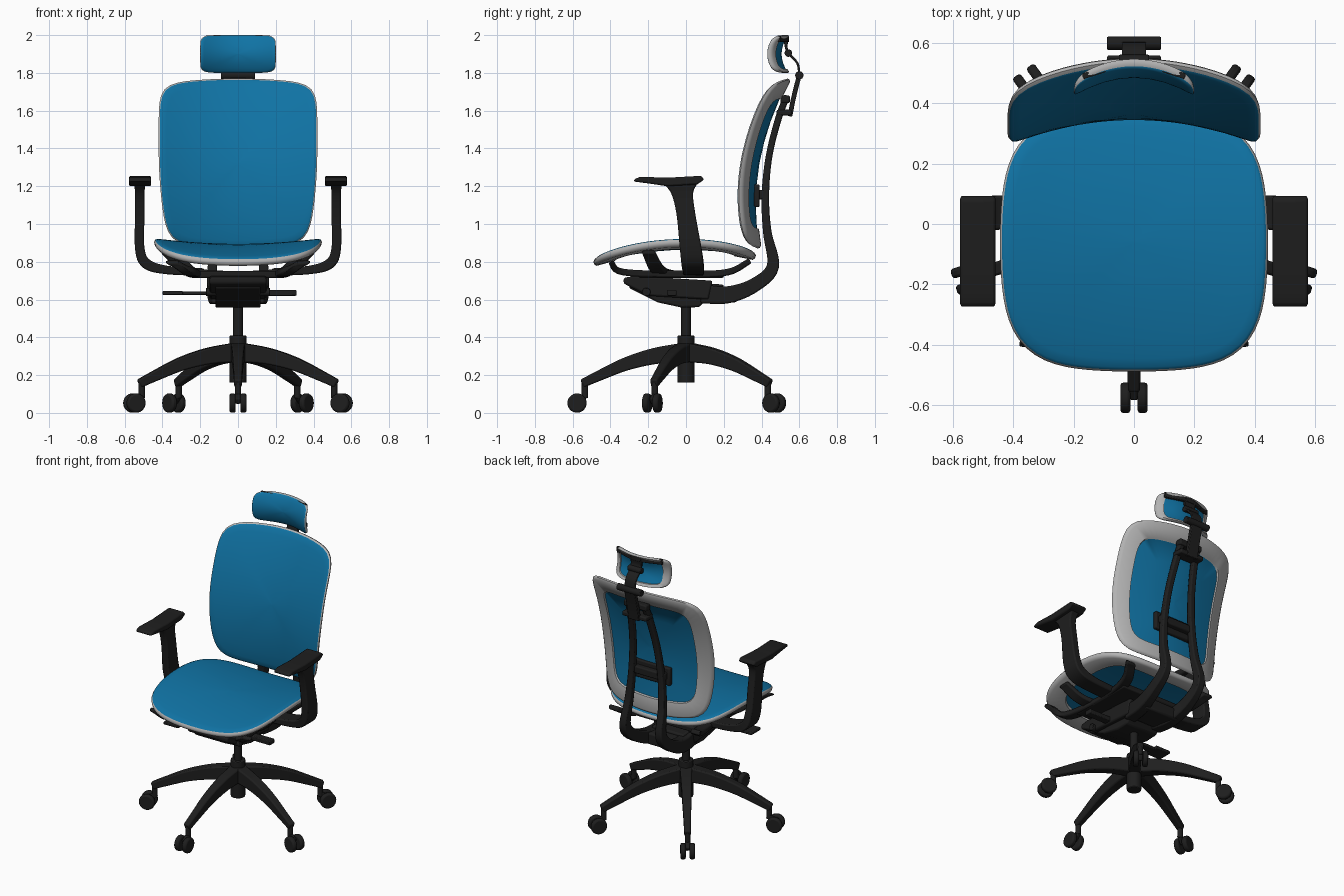
import bpy, bmesh, math
from mathutils import Vector

cube = bpy.data.objects.get("Cube")
if cube:
    bpy.data.objects.remove(cube)


def material(name, rgb):
    m = bpy.data.materials.new(name)
    m.use_nodes = True
    m.diffuse_color = (*rgb, 1)
    node = next(n for n in m.node_tree.nodes if n.type == 'BSDF_PRINCIPLED')
    node.inputs["Base Color"].default_value = (*rgb, 1)
    node.inputs["Roughness"].default_value = 0.6
    return m


BLACK = material("black plastic", (0.013, 0.013, 0.013))
BLUE = material("blue fabric", (0.005, 0.17, 0.37))
GREY = material("grey frame", (0.45, 0.45, 0.45))


def finish(name, bm, mats=(BLACK,), bevel=0, angle=35):
    bmesh.ops.recalc_face_normals(bm, faces=bm.faces)
    mesh = bpy.data.meshes.new(name)
    bm.to_mesh(mesh)
    bm.free()
    ob = bpy.data.objects.new(name, mesh)
    bpy.context.collection.objects.link(ob)
    for m in mats:
        mesh.materials.append(m)
    bpy.ops.object.select_all(action='DESELECT')
    ob.select_set(True)
    bpy.context.view_layer.objects.active = ob
    bpy.ops.object.shade_smooth_by_angle(angle=math.radians(angle))
    if bevel:
        mod = ob.modifiers.new("soft edges", 'BEVEL')
        mod.width, mod.segments, mod.limit_method = bevel, 2, 'ANGLE'
        mod.angle_limit = math.radians(40)
    return ob


def loft(bm, rings, caps=True):
    for a, b in zip(rings, rings[1:]):
        n = len(a)
        for i in range(n):
            bm.faces.new((a[i], a[(i + 1) % n], b[(i + 1) % n], b[i]))
    if caps:
        bm.faces.new(rings[0])
        bm.faces.new(rings[-1])


def ribbon(name, pts, axis, steps=6, bevel=0.008):
    """Flat bar along a smooth path; points are (x, y, z, width, thickness)."""
    pts = [Vector(p) for p in pts]
    ext = [2 * pts[0] - pts[1]] + pts + [2 * pts[-1] - pts[-2]]
    path = []
    for a, b, c, d in zip(ext, ext[1:], ext[2:], ext[3:]):
        for k in range(steps):
            t = k / steps
            path.append(b + (c - a) * (t / 2) + (a * 2 - b * 5 + c * 4 - d) * (t * t / 2)
                        + (b * 3 - a - c * 3 + d) * (t ** 3 / 2))
    path.append(pts[-1])
    axis = Vector(axis)
    bm = bmesh.new()
    rings = []
    for i, p in enumerate(path):
        tan = path[min(i + 1, len(path) - 1)] - path[max(i - 1, 0)]
        nor = Vector(tan[:3]).cross(axis).normalized()
        rings.append([bm.verts.new(Vector(p[:3]) + axis * (p[3] / 2 * s) + nor * (p[4] / 2 * t))
                      for s, t in ((-1, -1), (1, -1), (1, 1), (-1, 1))])
    loft(bm, rings)
    return finish(name, bm, bevel=bevel)


def prism(name, outline, x0, x1, bevel=0.01):
    """Side profile (y, z) extruded across x."""
    bm = bmesh.new()
    loft(bm, [[bm.verts.new((x, y, z)) for y, z in outline] for x in (x0, x1)])
    return finish(name, bm, bevel=bevel)


def box(name, x0, x1, y0, y1, z0, z1, bevel=0.008):
    return prism(name, [(y0, z0), (y1, z0), (y1, z1), (y0, z1)], x0, x1, bevel)


def cylinder(name, p, q, radius, bevel=0.0):
    p, q = Vector(p), Vector(q)
    d = q - p
    bm = bmesh.new()
    bmesh.ops.create_cone(bm, cap_ends=True, segments=28, radius1=radius, radius2=radius, depth=d.length)
    rot = d.to_track_quat('Z', 'Y').to_matrix()
    for v in bm.verts:
        v.co = rot @ v.co + (p + q) / 2
    return finish(name, bm, bevel=bevel)


def pad(name, surface, offset, thick, power, frame):
    """Cushion: fabric front, grey rim and rear frame, fabric panel behind."""
    layers = [(0.02, 0), (0.25, 0), (0.5, 0), (0.75, 0), (0.9, 0), (0.965, 0.04), (0.985, 0.15), (1, 0.4),
              (0.99, 0.75), (0.96, 1), (frame, 1), (frame - 0.01, 0.7), (0.5, 0.7), (0.25, 0.7), (0.02, 0.7)]
    bm = bmesh.new()
    rings, n = [], 96
    for r, depth in layers:
        ring = []
        for i in range(n):
            a = 2 * math.pi * i / n
            c, s = math.cos(a), math.sin(a)
            k = r / (abs(c) ** power + abs(s) ** power) ** (1 / power)
            ring.append(bm.verts.new(surface(c * k, s * k) + Vector(offset) * thick * depth))
        rings.append(ring)
    loft(bm, rings)
    bm.faces.ensure_lookup_table()
    for i, f in enumerate(bm.faces):
        f.material_index = 1 if 6 <= i // n <= 10 and i < n * (len(layers) - 1) else 0
    return finish(name, bm, (BLUE, GREY), angle=50)


# Cushions
def seat_surface(u, v):
    x = 0.445 * u * (1 - 0.1 * v * v)
    y = -0.06 + 0.43 * v * (1 - 0.08 * u * u)
    return Vector((x, y, 0.895 + 0.15 * x * x - 0.32 * y * y))


def back_surface(u, v):
    z = 1.32 + 0.42 * v + 0.03 * v * (1 - u * u)
    x = u * (0.42 - 0.2 * max(0, 1.4 - z) ** 2)
    return Vector((x, 0.345 + 0.4 * (z - 1.1) ** 2 - 0.48 * x * x, z))


def head_surface(u, v):
    return Vector((0.2 * u, 0.485 - 0.06 * u * u + 0.035 * v * v, 1.9 + 0.1 * v))


pad("seat", seat_surface, (0, 0, -1), 0.045, 5, 0.74)
pad("backrest", back_surface, (0, 1, 0), 0.035, 9, 0.77)
pad("headrest", head_surface, (0, 1, 0), 0.03, 7, 0.8)

# Five-star base with twin-wheel casters
for i in range(5):
    a = math.radians(-90 + 72 * i)
    out, tan = Vector((math.cos(a), math.sin(a), 0)), Vector((-math.sin(a), math.cos(a), 0))

    def at(r, z, t=0.0):
        return out * r + tan * t + Vector((0, 0, z))

    legs = [(0.02, 0.32, 0.075, 0.1), (0.17, 0.3, 0.065, 0.085), (0.32, 0.258, 0.055, 0.07),
            (0.46, 0.197, 0.045, 0.055), (0.55, 0.155, 0.04, 0.045)]
    ribbon("base_leg", [(*at(r, z), w, t) for r, z, w, t in legs], tan)
    cylinder("caster_stem", at(0.535, 0.08), at(0.535, 0.17), 0.017)
    ribbon("caster_fork", [(*at(0.525, 0.1), 0.03, 0.03), (*at(0.575, 0.06), 0.03, 0.04)], tan)
    for s in (-1, 1):
        cylinder("caster_wheel", at(0.577, 0.052, s * 0.012), at(0.577, 0.052, s * 0.045), 0.051, 0.01)
cylinder("base_hub", (0, 0, 0.16), (0, 0, 0.41), 0.045, 0.005)
cylinder("gas_column", (0, 0, 0.4), (0, 0, 0.6), 0.026)

# Tilt mechanism and under-seat structure
prism("mechanism_housing", [(-0.3, 0.66), (-0.15, 0.585), (-0.02, 0.557), (0.07, 0.56), (0.1, 0.59),
                            (0.2, 0.6), (0.2, 0.68), (-0.3, 0.7)], -0.12, 0.12)
prism("mechanism_cover", [(-0.33, 0.685), (-0.2, 0.62), (0.12, 0.6), (0.14, 0.7), (-0.27, 0.725),
                          (-0.33, 0.715)], -0.15, 0.15)
box("seat_plate", -0.25, 0.25, -0.25, 0.2, 0.715, 0.75)
box("front_lever", -0.4, -0.1, -0.2, -0.15, 0.625, 0.643, 0.005)
box("lever_paddle", -0.4, -0.29, -0.23, -0.13, 0.625, 0.645, 0.005)
box("height_lever", 0.1, 0.31, -0.1, -0.05, 0.62, 0.65, 0.005)
cylinder("tension_knob", (-0.17, -0.21, 0.64), (0.17, -0.21, 0.64), 0.022, 0.004)
for s in (-1, 1):
    ribbon("seat_rail", [(s * 0.35, -0.4, 0.8, 0.07, 0.03), (s * 0.25, -0.33, 0.745, 0.07, 0.035),
                         (s * 0.22, 0, 0.735, 0.07, 0.035), (s * 0.25, 0.22, 0.745, 0.07, 0.035),
                         (s * 0.31, 0.34, 0.805, 0.07, 0.03)], (1, 0, 0))
    ribbon("seat_brace", [(s * 0.05, -0.08, 0.735, 0.09, 0.03), (s * 0.28, -0.15, 0.76, 0.08, 0.03),
                          (s * 0.4, -0.2, 0.855, 0.07, 0.025)], (0, 1, 0))

    # Armrests
    ribbon("arm_post", [(s * 0.18, 0.04, 0.745, 0.11, 0.04), (s * 0.38, 0.04, 0.757, 0.11, 0.045),
                        (s * 0.485, 0.035, 0.79, 0.115, 0.055), (s * 0.52, 0.025, 0.87, 0.115, 0.05),
                        (s * 0.52, 0, 1.05, 0.1, 0.05), (s * 0.52, -0.02, 1.16, 0.115, 0.05),
                        (s * 0.52, -0.03, 1.215, 0.18, 0.06)], (0, 1, 0))
    prism("arm_pad", [(-0.278, 1.225), (-0.27, 1.24), (-0.24, 1.25), (-0.1, 1.245), (0.08, 1.255), (0.097, 1.235),
                      (0.06, 1.21), (-0.1, 1.2), (-0.2, 1.215)], s * 0.46, s * 0.577, 0.013)

    # Back uprights
    ribbon("back_upright", [(s * 0.1, 0.08, 0.63, 0.08, 0.1), (s * 0.12, 0.22, 0.625, 0.07, 0.09),
                            (s * 0.135, 0.36, 0.675, 0.06, 0.075), (s * 0.135, 0.46, 0.775, 0.05, 0.065),
                            (s * 0.125, 0.43, 0.96, 0.045, 0.045), (s * 0.11, 0.42, 1.15, 0.04, 0.04),
                            (s * 0.09, 0.44, 1.36, 0.04, 0.035), (s * 0.07, 0.49, 1.56, 0.04, 0.035),
                            (s * 0.06, 0.535, 1.68, 0.04, 0.035)], (1, 0, 0))
box("upright_joint", -0.13, 0.13, 0.1, 0.27, 0.585, 0.665, 0.012)

# Lumbar support and top bracket
box("lumbar_pad", -0.15, 0.15, 0.36, 0.39, 1.09, 1.21)
box("lumbar_mount", -0.13, 0.13, 0.37, 0.425, 1.13, 1.18)
box("top_bracket", -0.09, 0.09, 0.48, 0.56, 1.575, 1.605)
box("top_crossbar", -0.085, 0.085, 0.5, 0.55, 1.64, 1.68)

# Headrest support
ribbon("headrest_stalk", [(0, 0.55, 1.57, 0.08, 0.025), (0, 0.57, 1.67, 0.08, 0.025),
                          (0, 0.6, 1.79, 0.08, 0.025)], (1, 0, 0), bevel=0.004)
cylinder("lower_pivot", (-0.09, 0.6, 1.787), (0.09, 0.6, 1.787), 0.022, 0.004)
ribbon("headrest_link", [(0, 0.6, 1.79, 0.08, 0.012), (0, 0.59, 1.85, 0.08, 0.012),
                         (0, 0.545, 1.9, 0.08, 0.014)], (1, 0, 0), bevel=0.003)
cylinder("upper_pivot", (-0.05, 0.542, 1.905), (0.05, 0.542, 1.905), 0.02, 0.004)
ribbon("headrest_hook", [(0, 0.54, 1.905, 0.08, 0.015), (0, 0.53, 1.94, 0.08, 0.015),
                         (0, 0.53, 1.985, 0.08, 0.03)], (1, 0, 0), bevel=0.003)
ribbon("headrest_bar", [(-0.17, 0.49, 1.98, 0.035, 0.02), (0, 0.535, 1.98, 0.035, 0.022),
                        (0.17, 0.49, 1.98, 0.035, 0.02)], (0, 0, 1), bevel=0.004)
